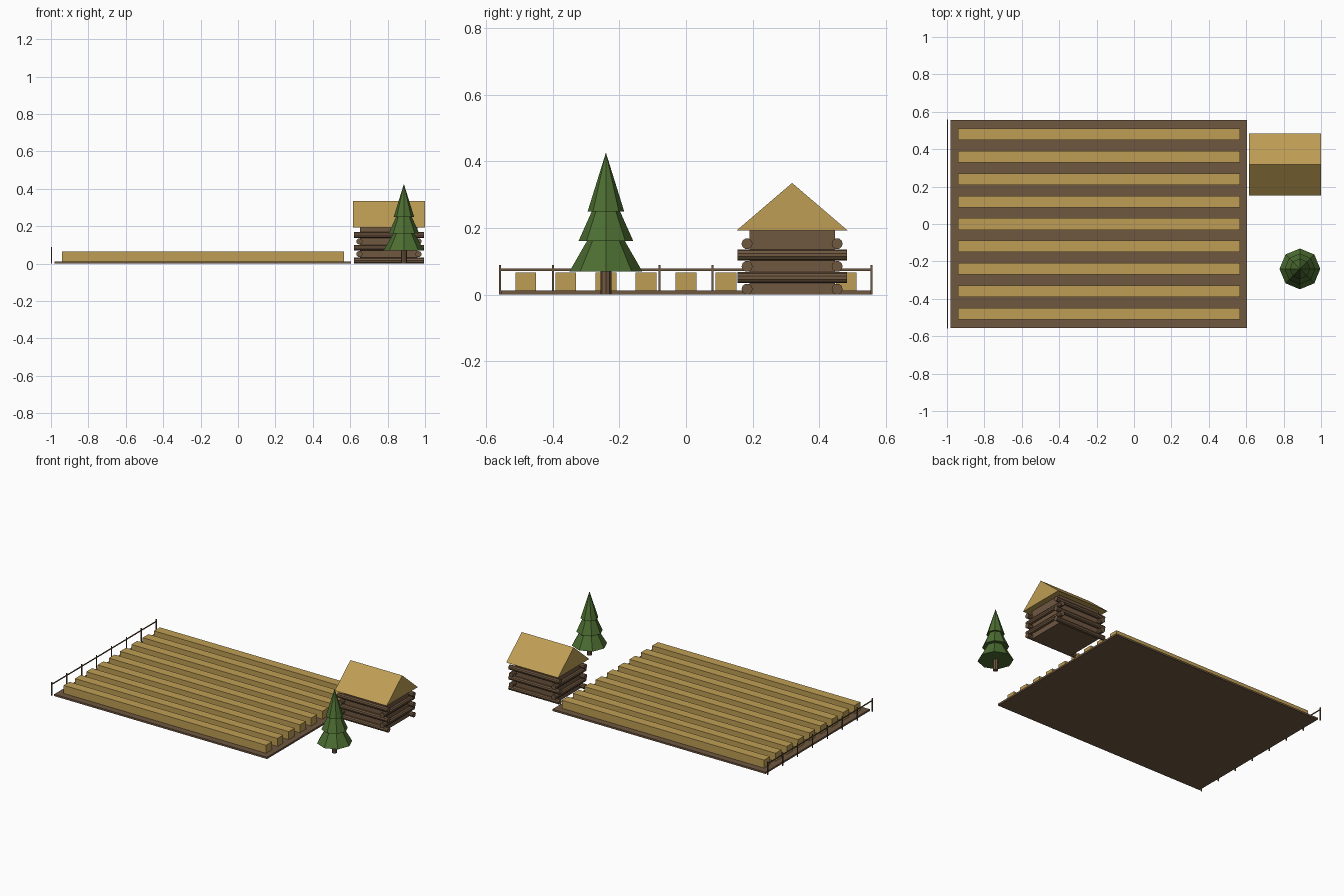
import bpy, bmesh, math
from mathutils import Matrix, Vector

if "Cube" in bpy.data.objects:
    bpy.data.objects.remove(bpy.data.objects["Cube"])


def mat(name, r, g, b):
    lin = [((c / 255 + 0.055) / 1.055) ** 2.4 for c in (r, g, b)]
    m = bpy.data.materials.new(name)
    m.diffuse_color = (*lin, 1)
    m.use_nodes = True
    m.node_tree.nodes["Principled BSDF"].inputs["Base Color"].default_value = m.diffuse_color
    return m


BROWN = mat("brown_wood_and_soil", 111, 87, 64)
STRAW = mat("straw", 191, 158, 85)
GREEN = mat("pine_green", 77, 110, 50)


def finish(bm, name, material):
    bmesh.ops.recalc_face_normals(bm, faces=bm.faces)
    me = bpy.data.meshes.new(name)
    bm.to_mesh(me)
    bm.free()
    me.materials.append(material)
    ob = bpy.data.objects.new(name, me)
    bpy.context.collection.objects.link(ob)
    return ob


def box(name, lo, hi, material):
    lo, hi = Vector(lo), Vector(hi)
    bm = bmesh.new()
    bmesh.ops.create_cube(bm, size=1, matrix=Matrix.Translation((lo + hi) / 2)
                          @ Matrix.Diagonal((*(hi - lo), 1)))
    return finish(bm, name, material)


def cone(name, loc, r1, r2, depth, material, sides=8, axis="Z"):
    rot = {"X": Matrix.Rotation(math.pi / 2, 4, "Y"),
           "Y": Matrix.Rotation(math.pi / 2, 4, "X"),
           "Z": Matrix.Identity(4)}[axis]
    bm = bmesh.new()
    bmesh.ops.create_cone(bm, cap_ends=True, segments=sides, radius1=r1, radius2=r2,
                          depth=depth, matrix=Matrix.Translation(loc) @ rot)
    bmesh.ops.remove_doubles(bm, verts=bm.verts, dist=1e-5)
    return finish(bm, name, material)


# Field and crop rows
box("field_soil", (-0.98, -0.555, 0), (0.605, 0.555, 0.012), BROWN)
for i in range(9):
    y = -0.48 + 0.12 * i
    box(f"crop_row_{i + 1}", (-0.94, y - 0.031, 0.01), (0.567, y + 0.031, 0.066), STRAW)

# Fence along the left edge
for i in range(8):
    y = -0.557 + 0.159 * i
    box(f"fence_post_{i + 1}", (-1.0, y - 0.003, 0), (-0.994, y + 0.003, 0.089), BROWN)
box("fence_rail", (-0.999, -0.557, 0.071), (-0.995, 0.557, 0.078), BROWN)

# Log cabin: core walls, alternating logs, solid gable roof
CX, CY = 0.807, 0.318
box("cabin_walls", (CX - 0.154, CY - 0.128, 0), (CX + 0.154, CY + 0.128, 0.194), BROWN)
for k in range(5):
    z = 0.017 + 0.034 * k
    for s in (-1, 1):
        if k % 2 == 0:
            cone(f"long_log_{k}_{s}", (CX, CY + s * 0.135, z), 0.0165, 0.0165, 0.376,
                 BROWN, 10, "X")
        else:
            cone(f"cross_log_{k}_{s}", (CX + s * 0.158, CY, z), 0.0165, 0.0165, 0.328,
                 BROWN, 10, "Y")

bm = bmesh.new()
tri = [bm.verts.new((CX - 0.193, CY + y, z))
       for y, z in ((-0.166, 0.193), (0.166, 0.193), (0, 0.335))]
face = bm.faces.new(tri)
new = bmesh.ops.extrude_face_region(bm, geom=[face], use_keep_orig=True)["geom"]
bmesh.ops.translate(bm, vec=(0.386, 0, 0),
                    verts=[v for v in new if isinstance(v, bmesh.types.BMVert)])
finish(bm, "cabin_roof", STRAW)

# Pine tree: trunk and three stacked tiers
TX, TY = 0.887, -0.24
cone("tree_trunk", (TX, TY, 0.045), 0.016, 0.016, 0.09, BROWN)
for i, (z, r, top) in enumerate(((0.07, 0.109, 0.26), (0.161, 0.082, 0.345),
                                 (0.249, 0.055, 0.426))):
    cone(f"tree_tier_{i + 1}", (TX, TY, (z + top) / 2), r, 0, top - z, GREEN)
